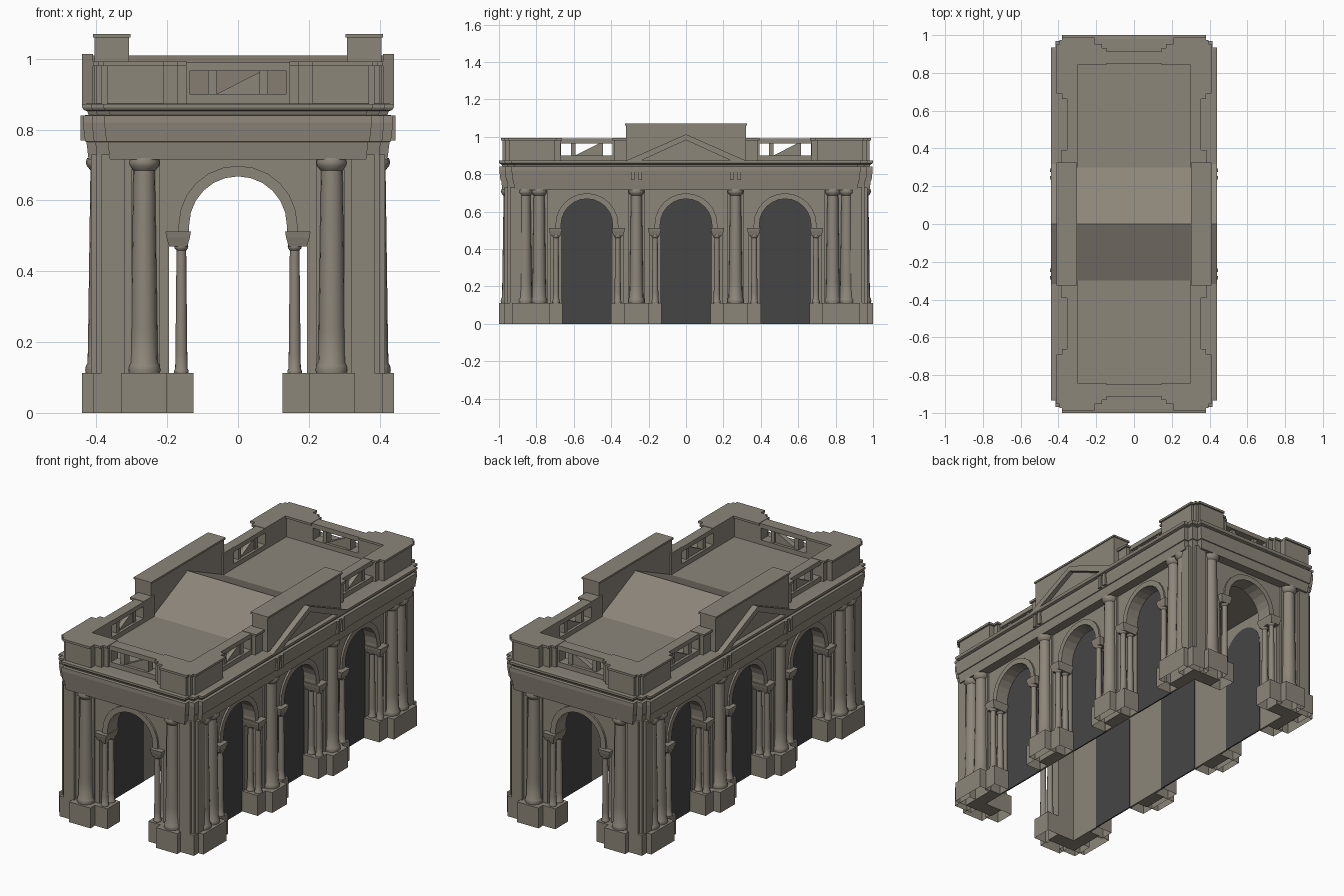
import bpy, bmesh, math

if "Cube" in bpy.data.objects:
    bpy.data.objects.remove(bpy.data.objects["Cube"])

def material(name, rgb):
    m = bpy.data.materials.new(name)
    m.diffuse_color = (*rgb, 1)
    m.use_nodes = True
    m.node_tree.nodes["Principled BSDF"].inputs["Base Color"].default_value = m.diffuse_color
    return m

STONE = material("stone", (0.265, 0.237, 0.194))
DARK = material("dark_panel", (0.06, 0.06, 0.06))
QUADS = [(1, 1), (-1, 1), (-1, -1), (1, -1)]

def finish(name, bm, mat=STONE, smooth=False):
    bmesh.ops.recalc_face_normals(bm, faces=bm.faces)
    me = bpy.data.meshes.new(name)
    bm.to_mesh(me)
    bm.free()
    me.materials.append(mat)
    ob = bpy.data.objects.new(name, me)
    bpy.context.collection.objects.link(ob)
    if smooth:
        bpy.ops.object.select_all(action='DESELECT')
        ob.select_set(True)
        bpy.context.view_layer.objects.active = ob
        bpy.ops.object.shade_smooth_by_angle(angle=math.radians(40))
    return ob

def box(bm, x0, x1, y0, y1, z0, z1):
    v = [bm.verts.new((x, y, z)) for z in (z0, z1)
         for x, y in ((x0, y0), (x1, y0), (x1, y1), (x0, y1))]
    for f in ((3, 2, 1, 0), (4, 5, 6, 7), (0, 1, 5, 4), (1, 2, 6, 5), (2, 3, 7, 6), (3, 0, 4, 7)):
        bm.faces.new([v[i] for i in f])

def box4(bm, x0, x1, y0, y1, z0, z1):
    # boxes spanning a centre line only need half the copies
    for sx, sy in QUADS:
        if (y0 == -y1 and sy < 0) or (x0 == -x1 and sx < 0):
            continue
        xs, ys = sorted((sx * x0, sx * x1)), sorted((sy * y0, sy * y1))
        box(bm, *xs, *ys, z0, z1)

def loft(bm, rings):
    rs = [[bm.verts.new(p) for p in r] for r in rings]
    n = len(rs[0])
    for a, b in zip(rs, rs[1:]):
        for i in range(n):
            bm.faces.new((a[i], a[(i + 1) % n], b[(i + 1) % n], b[i]))
    bm.faces.new(rs[0][::-1])
    bm.faces.new(rs[-1])

def slab(bm, pts, axis, d0, d1):
    # extrude a (u, z) outline along x or y
    place = (lambda u, z, d: (d, u, z)) if axis == 'x' else (lambda u, z, d: (u, d, z))
    loft(bm, [[place(u, z, d) for u, z in pts] for d in (d0, d1)])

R, SPRING, CROWN_C = 0.138, 0.51, 0.53

def arc(c, r=R):
    p = [(c - r, SPRING)]
    p += [(c - r * math.cos(math.pi * i / 12), CROWN_C + r * math.sin(math.pi * i / 12)) for i in range(13)]
    return p + [(c + r, SPRING)]

def arcade(half, centres, jamb):
    pts = [(-half, 0.0)]
    for c in centres:
        pts.append((c - jamb, 0.0))
        if jamb > R:
            pts.append((c - jamb, SPRING))
        pts += arc(c)
        if jamb > R:
            pts.append((c + jamb, SPRING))
        pts.append((c + jamb, 0.0))
    pts += [(half, 0.0), (half, 0.73), (-half, 0.73)]
    out = []
    for p in pts:
        if not out or p != out[-1]:
            out.append(p)
    return out

BAYS = (-0.53, 0.0, 0.53)

# side and end walls with arched openings
bm = bmesh.new()
for s in (-1, 1):
    slab(bm, arcade(0.93, BAYS, 0.195), 'x', s * 0.31, s * 0.37)
    slab(bm, arcade(0.93, BAYS, R), 'x', s * 0.30, s * 0.31)
    slab(bm, arcade(0.37, (0,), 0.195), 'y', s * 0.85, s * 0.93)
finish("arched_walls", bm)

# dark panels closing the side arches
bm = bmesh.new()
for s in (-1, 1):
    for c in BAYS:
        slab(bm, [(c - R, 0.0)] + arc(c) + [(c + R, 0.0)], 'x', s * 0.299, s * 0.306)
finish("arch_panels", bm, DARK)

# projecting arch rings
bm = bmesh.new()
def ring(c):
    return arc(c) + arc(c, R + 0.03)[::-1]
for s in (-1, 1):
    for c in BAYS:
        slab(bm, ring(c), 'x', s * 0.36, s * 0.38)
    slab(bm, ring(0), 'y', s * 0.92, s * 0.94)
finish("arch_rings", bm)

# plinths, stepped in plan, open underneath
bm = bmesh.new()
for b in ((0.125, 0.21, 0.85, 0.96), (0.20, 0.33, 0.85, 1.0), (0.30, 0.41, 0.85, 0.97),
          (0.30, 0.44, 0.73, 0.93), (0.30, 0.40, 0.66, 0.74),
          (0.30, 0.40, 0.13, 0.40), (0.30, 0.44, 0.20, 0.33)):
    box4(bm, *b, 0, 0.112)
low = [f for f in bm.faces if all(v.co.z < 0.001 for v in f.verts)]
bmesh.ops.delete(bm, geom=low, context='FACES_ONLY')
finish("plinths", bm)

# corner piers and pilasters behind the columns
bm = bmesh.new()
for b in ((0.30, 0.40, 0.85, 0.955), (0.32, 0.385, 0.86, 0.97), (0.33, 0.415, 0.88, 0.94),
          (0.22, 0.31, 0.86, 0.94), (0.32, 0.38, 0.74, 0.90), (0.32, 0.38, 0.22, 0.31)):
    box4(bm, *b, 0.11, 0.73)
finish("piers", bm)

# columns
def column(bm, x, y, r, z0, z1):
    prof = [(1.1, z0), (1.15, z0 + .3 * r), (1.1, z0 + .6 * r), (.97, z0 + .8 * r), (.93, z0 + 3 * r),
            (.76, z1 - .9 * r), (.85, z1 - .8 * r), (1.05, z1 - .55 * r), (1.1, z1 - .3 * r), (1.0, z1)]
    loft(bm, [[(x + k * r * math.cos(math.tau * i / 16), y + k * r * math.sin(math.tau * i / 16), z)
               for i in range(16)] for k, z in prof])

bm = bmesh.new()
for sx, sy in QUADS:
    column(bm, sx * 0.265, sy * 0.945, 0.040, 0.11, 0.72)
    for y in (0.265, 0.785, 0.86):
        column(bm, sx * 0.388, sy * y, 0.038, 0.11, 0.72)
finish("large_columns", bm, smooth=True)

bm = bmesh.new()
for sx, sy in QUADS:
    for d in (0.875, 0.93):
        column(bm, sx * 0.16, sy * d, 0.018, 0.11, 0.475)
    for y in (0.165, 0.365, 0.695):
        for x in (0.332, 0.38):
            column(bm, sx * x, sy * y, 0.018, 0.11, 0.475)
finish("small_columns", bm, smooth=True)

# flared imposts carried by the small columns
def flare(bm, x0, x1, y0, y1):
    loft(bm, [[(x0 + i, y0 + i, z), (x1 - i, y0 + i, z), (x1 - i, y1 - i, z), (x0 + i, y1 - i, z)]
              for i, z in ((0.01, 0.47), (0.003, 0.495), (0, 0.512))])
bm = bmesh.new()
for s, t in QUADS:
    a, b = sorted((s * 0.133, s * 0.205))
    c, d = sorted((t * 0.845, t * 0.96))
    flare(bm, a, b, c, d)
    for y in (0.168, 0.362, 0.698):
        a, b = sorted((s * 0.30, s * 0.405))
        flare(bm, a, b, t * y - 0.036, t * y + 0.036)
finish("imposts", bm)

# entablature and cornice, with stepped corners
def outline(hx, hy, z):
    corner = [(hx, hy - .065), (hx - .025, hy - .065), (hx - .025, hy - .03),
              (hx - .06, hy - .03), (hx - .06, hy)]
    pts = []
    for sx, sy in QUADS:
        part = [(sx * x, sy * y, z) for x, y in corner]
        pts += part if sx * sy > 0 else part[::-1]
    return pts
bm = bmesh.new()
loft(bm, [outline(0.44 - i, 1.0 - i, z) for i, z in
          ((.018, .715), (.012, .765), (.008, .767), (.002, .82), (.003, .84), (.018, .842),
           (.014, .852), (.004, .856), (0, .863), (0, .872), (.02, .874))])
finish("entablature", bm)

# small brackets above the middle columns
bm = bmesh.new()
for y in (0.245, 0.285):
    box4(bm, 0.42, 0.445, y - 0.01, y + 0.01, 0.77, 0.84)
finish("brackets", bm)

# attic parapet with pierced panels
bm = bmesh.new()
for z0, z1 in ((0.865, 0.90), (0.965, 0.99)):
    box4(bm, 0.30, 0.355, 0.30, 0.90, z0, z1)
    box4(bm, -0.34, 0.34, 0.85, 0.912, z0, z1)
box4(bm, 0.30, 0.355, 0.30, 0.393, 0.90, 0.965)
box4(bm, 0.30, 0.355, 0.667, 0.90, 0.90, 0.965)
box4(bm, 0.137, 0.34, 0.85, 0.912, 0.90, 0.965)
# window posts
for y in (0.457, 0.603):
    box4(bm, 0.31, 0.345, y - 0.012, y + 0.012, 0.90, 0.965)
box4(bm, 0.061, 0.085, 0.86, 0.90, 0.90, 0.965)
# triangular infills
def tri(c):
    return [(c - 0.062, 0.90), (c + 0.062, 0.90), (c + 0.062, 0.963)]
for s in (-1, 1):
    slab(bm, tri(0), 'y', s * 0.865, s * 0.895)
    for c in (-0.53, 0.53):
        slab(bm, tri(c), 'x', s * 0.315, s * 0.34)
# stepped corner blocks with a thin cap
for x0, x1, y0, y1 in ((0.30, 0.37, 0.67, 0.90), (0.30, 0.40, 0.70, 0.945), (0.30, 0.385, 0.86, 0.965),
                       (0.21, 0.37, 0.85, 0.98), (0.17, 0.32, 0.85, 0.945), (0.145, 0.32, 0.85, 0.925),
                       (0.30, 0.375, 0.31, 0.385)):
    box4(bm, x0, x1, y0, y1, 0.865, 0.98)
    box4(bm, x0, x1 + 0.01, y0 - 0.008, y1 + 0.008, 0.98, 0.992)
finish("attic_parapet", bm)

# raised centre blocks
bm = bmesh.new()
box4(bm, 0.308, 0.405, -0.32, 0.32, 0.865, 1.06)
box4(bm, 0.303, 0.41, -0.325, 0.325, 1.06, 1.07)
finish("centre_blocks", bm)

# cross gable and raking cornices
bm = bmesh.new()
slab(bm, [(-0.32, 0.865), (0.32, 0.865), (0.0, 1.01)], 'x', -0.415, 0.415)
for s in (-1, 1):
    slab(bm, [(-0.33, 0.868), (-0.25, 0.868), (0, 0.982), (0.25, 0.868), (0.33, 0.868), (0, 1.013)],
         'x', s * 0.41, s * 0.44)
finish("cross_gable", bm)
